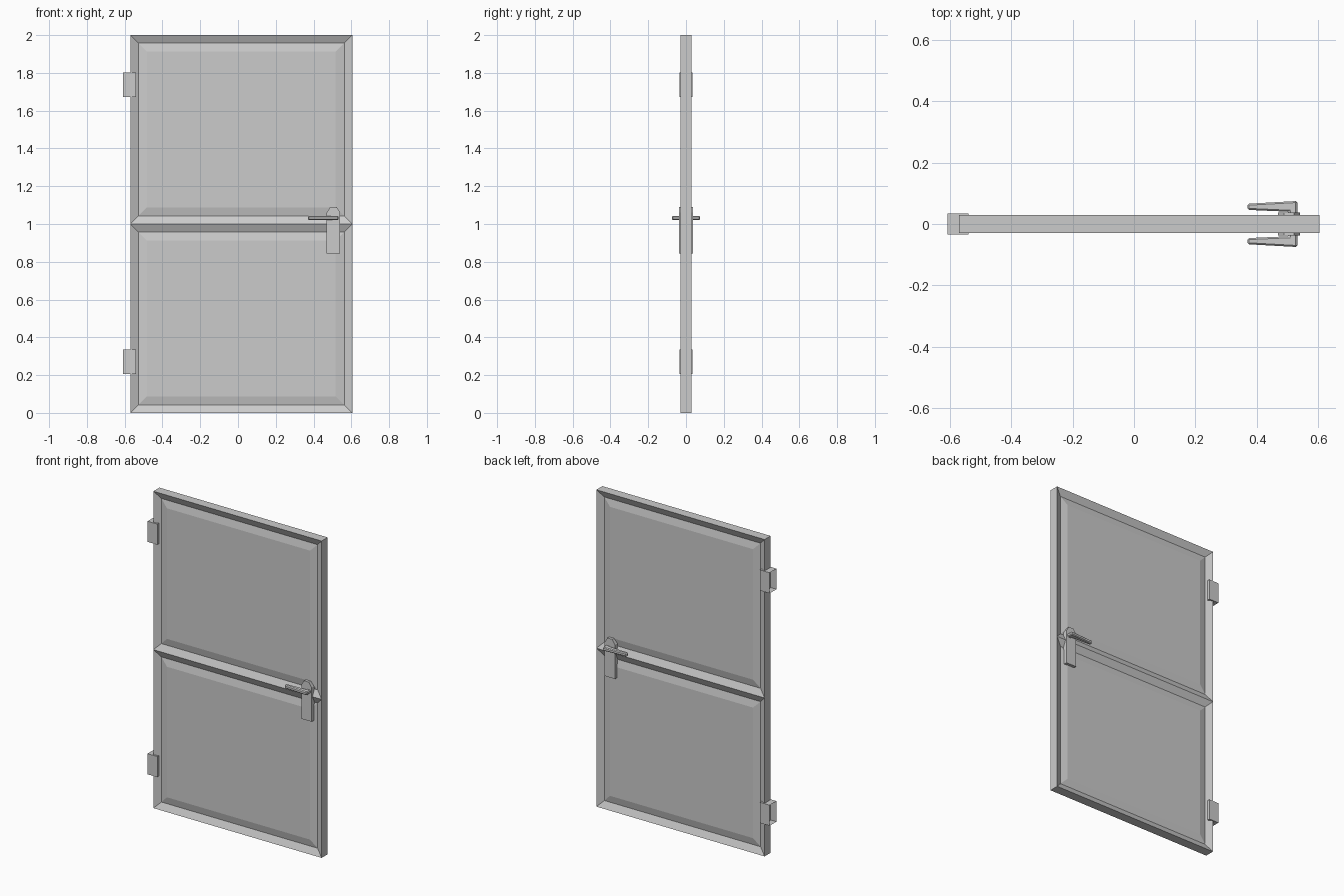
import bpy, bmesh

cube = bpy.data.objects.get("Cube")
if cube:
    bpy.data.objects.remove(cube, do_unlink=True)

grey = bpy.data.materials.new("plain grey")
grey.use_nodes = True
colour = (0.6, 0.6, 0.6, 1)
grey.diffuse_color = colour
grey.node_tree.nodes["Principled BSDF"].inputs["Base Color"].default_value = colour


def finish(name, bm):
    bmesh.ops.recalc_face_normals(bm, faces=bm.faces)
    mesh = bpy.data.meshes.new(name)
    bm.to_mesh(mesh)
    bm.free()
    mesh.materials.append(grey)
    obj = bpy.data.objects.new(name, mesh)
    bpy.context.collection.objects.link(obj)
    return obj


def loft(bm, rings):
    """Join rings of points in order and cap both ends."""
    loops = [[bm.verts.new(p) for p in ring] for ring in rings]
    for a, b in zip(loops, loops[1:]):
        for i in range(len(a)):
            j = (i + 1) % len(a)
            bm.faces.new((a[i], a[j], b[j], b[i]))
    bm.faces.new(loops[0])
    bm.faces.new(loops[-1])


def rect(x0, x1, z0, z1, y, inset=0):
    x0, x1, z0, z1 = x0 + inset, x1 - inset, z0 + inset, z1 - inset
    return [(x0, y, z0), (x1, y, z0), (x1, y, z1), (x0, y, z1)]


def mirror_y(obj):
    mod = obj.modifiers.new("mirror", 'MIRROR')
    mod.use_axis = (False, True, False)


# Door leaf: two stacked fields, each a sloped frame around a raised panel
section = [(0.088, -0.02), (0.042, -0.01), (0, -0.03),
           (0, 0.03), (0.042, 0.01), (0.088, 0.02)]
bm = bmesh.new()
for z in (0, 1):
    loft(bm, [rect(-0.57, 0.605, z, z + 1, y, inset) for inset, y in section])
hidden = [f for f in bm.faces if all(abs(v.co.z - 1) < 1e-5 for v in f.verts)]
bmesh.ops.delete(bm, geom=hidden, context='FACES_ONLY')
bmesh.ops.remove_doubles(bm, verts=bm.verts, dist=1e-4)
finish("door_leaf", bm)

# Hinges: sleeves around the edge of the leaf, open at the outer end
for name, z in (("lower_hinge", 0.205), ("upper_hinge", 1.672)):
    bm = bmesh.new()
    loft(bm, [rect(-0.608, -0.54, z, z + 0.13, y) for y in (-0.034, 0.034)])
    bmesh.ops.recalc_face_normals(bm, faces=bm.faces)
    outer = [f for f in bm.faces if f.normal.x < -0.9]
    bmesh.ops.delete(bm, geom=outer, context='FACES')
    finish(name, bm)

# Lock plates with clipped top corners, one on each side
outline = [(0.469, 0.845), (0.541, 0.845), (0.541, 1.06),
           (0.522, 1.09), (0.488, 1.09), (0.469, 1.06)]
bm = bmesh.new()
loft(bm, [[(x, y, z) for x, z in outline] for y in (-0.038, -0.008)])
mirror_y(finish("lock_plates", bm))

# Tapered lever handles, turned into the plate at the thick end
lever = [(0.37, -0.066), (0.37, -0.046), (0.505, -0.04),
         (0.505, -0.03), (0.532, -0.03), (0.532, -0.075)]
bm = bmesh.new()
loft(bm, [[(x, y, z) for x, y in lever] for z in (1.021, 1.043)])
handles = finish("lever_handles", bm)
bev = handles.modifiers.new("bevel", 'BEVEL')
bev.width = 0.006
bev.segments = 1
mirror_y(handles)
